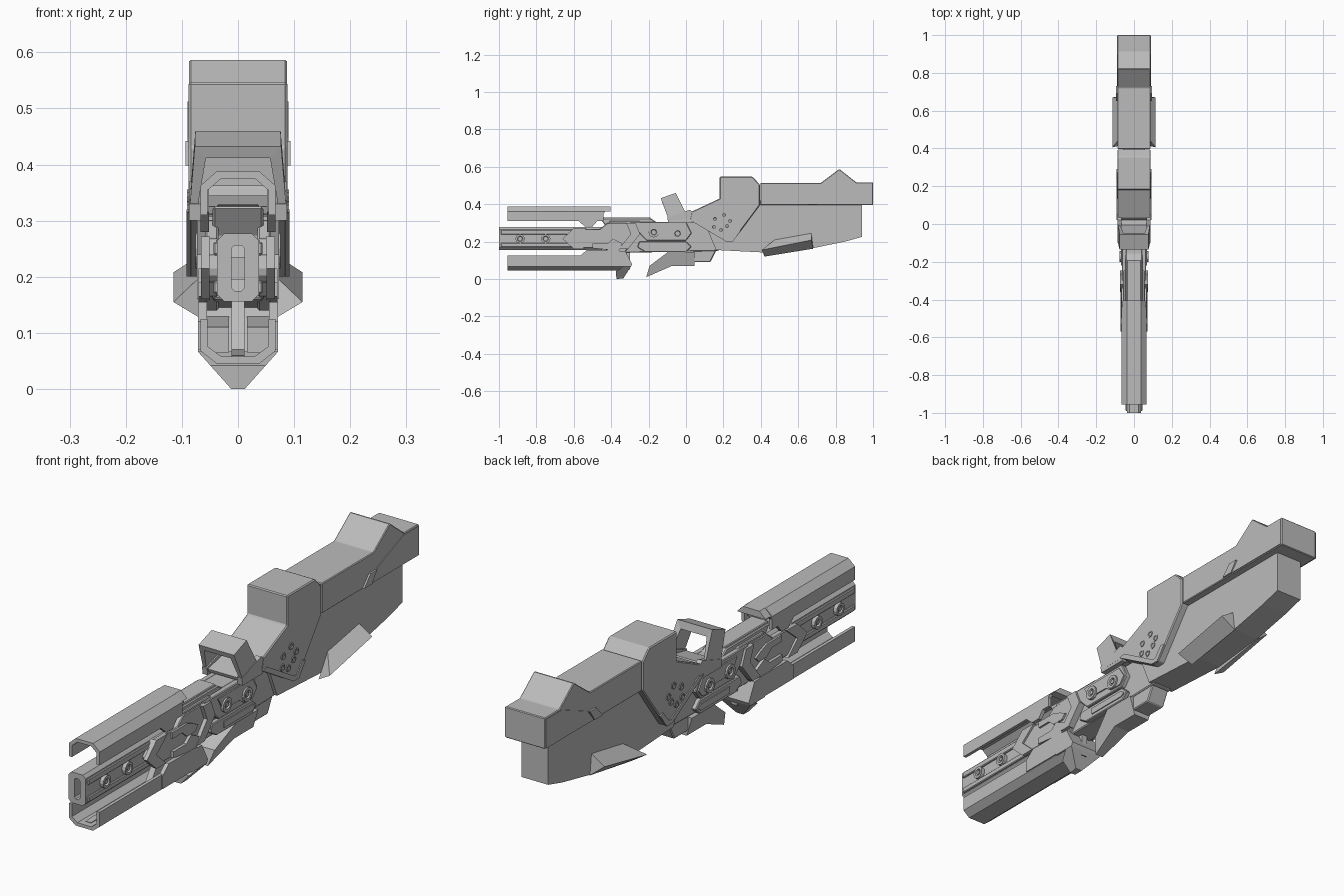
import bpy, bmesh, math
from mathutils import Matrix

cube = bpy.data.objects.get("Cube")
if cube:
    bpy.data.objects.remove(cube, do_unlink=True)

grey = bpy.data.materials.new("plain_grey")
grey.use_nodes = True
grey.diffuse_color = (0.5, 0.5, 0.5, 1)
grey.node_tree.nodes["Principled BSDF"].inputs["Base Color"].default_value = (0.5, 0.5, 0.5, 1)


def finish(name, bm, bevel=0):
    bmesh.ops.recalc_face_normals(bm, faces=bm.faces)
    me = bpy.data.meshes.new(name)
    bm.to_mesh(me)
    bm.free()
    me.materials.append(grey)
    ob = bpy.data.objects.new(name, me)
    bpy.context.collection.objects.link(ob)
    if bevel:
        m = ob.modifiers.new("edge_chamfer", "BEVEL")
        m.width, m.segments, m.limit_method = bevel, 1, "ANGLE"
    return ob


def loft(bm, a, b):
    """Closed solid between two matching loops of points."""
    va, vb = [bm.verts.new(p) for p in a], [bm.verts.new(p) for p in b]
    n = len(a)
    bm.faces.new(va)
    bm.faces.new(vb[::-1])
    for i in range(n):
        j = (i + 1) % n
        bm.faces.new((va[j], va[i], vb[i], vb[j]))


def prism(name, pts, w, bevel=0):
    """Side profile (y, z) across the full width; w is a number or a function of z."""
    f = w if callable(w) else (lambda z: w)
    bm = bmesh.new()
    loft(bm, [(-f(z), y, z) for y, z in pts], [(f(z), y, z) for y, z in pts])
    return finish(name, bm, bevel)


def plates(name, pts, x0, x1, bevel=0):
    """Side profile (y, z) as a plate on each side, from x0 out to x1."""
    bm = bmesh.new()
    for s in (1, -1):
        loft(bm, [(s * x0, y, z) for y, z in pts], [(s * x1, y, z) for y, z in pts])
    return finish(name, bm, bevel)


def section(name, pts, y0, y1):
    """Front profile (x, z) swept along y."""
    bm = bmesh.new()
    loft(bm, [(x, y0, z) for x, z in pts], [(x, y1, z) for x, z in pts])
    return finish(name, bm)


def discs(name, centres, r, x0, x1, n=12, inner=0):
    """Round studs on both sides, as rings when inner is given."""
    bm = bmesh.new()
    for y, z in centres:
        for s in (1, -1):
            def ring(x, rad):
                return [bm.verts.new((s * x, y + rad * math.cos(k * math.tau / n),
                                      z + rad * math.sin(k * math.tau / n))) for k in range(n)]
            loops = [ring(x0, r), ring(x1, r)]
            if inner:
                loops += [ring(x1, inner), ring((x0 + x1) / 2, inner * 0.8)]
            for a, b in zip(loops, loops[1:]):
                for k in range(n):
                    bm.faces.new((a[k], a[k - 1], b[k - 1], b[k]))
            bm.faces.new(loops[-1])
            bm.faces.new(loops[0][::-1])
    return finish(name, bm)


def tube(name, rings):
    """Hollow part from four loops: front outer, front inner, back inner, back outer."""
    bm = bmesh.new()
    vs = [[bm.verts.new(p) for p in r] for r in rings]
    n = len(vs[0])
    for a, b in zip(vs, vs[1:] + vs[:1]):
        for k in range(n):
            bm.faces.new((a[k - 1], a[k], b[k], b[k - 1]))
    return finish(name, bm)


# Rear housing: upper shell, narrower lower body and neck
prism("upper_shell_front", [(.03, .36), (.18, .43), (.18, .547), (.355, .547), (.395, .505),
                            (.395, .395), (.25, .2), (.215, .2), (.02, .315)], .088, .004)
prism("upper_shell_rear", [(.397, .395), (.397, .513), (.72, .513), (.82, .588), (.91, .517),
                           (1, .517), (1, .395)], .087, .003)
prism("lower_body", [(.1, .3), (.16, .155), (.45, .14), (.68, .165), (.85, .2), (.94, .225),
                     (.94, .42), (.2, .42)], .058)
# Raised trim on the shell sides
plates("butt_panel", [(.997, .398), (.997, .512), (.9, .512), (.74, .447), (.7, .398)], .085, .09)
plates("butt_tab", [(.65, .398), (.69, .442), (.73, .442), (.7, .398)], .085, .094)
plates("rivet_panel_rim", [(.02, .315), (.215, .2), (.25, .2), (.29, .255), (.272, .262),
                           (.237, .218), (.222, .218), (.05, .32)], .085, .092)
discs("rivets", [(.155, .32), (.203, .342), (.235, .31), (.15, .278), (.187, .262), (.219, .284)],
      .014, .085, .091, 10, .009)

# Side fins, a ridge with sloping upper and lower faces
bm = bmesh.new()
for s in (1, -1):
    loft(bm, [(s * .115, .405, .155), (s * .057, .475, .21), (s * .057, .42, .12)],
         [(s * .115, .67, .208), (s * .057, .67, .245), (s * .057, .68, .162)])
finish("side_fins", bm)

# Open sight frame
def quad(y0, z0, w0, y1, z1, w1):
    return [(-w0, y0, z0), (w0, y0, z0), (w1, y1, z1), (-w1, y1, z1)]
tube("sight_frame", [quad(-.09, .312, .087, -.135, .432, .077),
                     quad(-.095, .325, .072, -.128, .412, .057),
                     quad(-.005, .345, .072, -.048, .43, .057),
                     quad(.02, .312, .088, -.055, .46, .076)])
plates("sight_feet", [(-.095, .3), (-.1, .33), (.02, .37), (.05, .35), (.03, .3)], .065, .087)

# Receiver core between housing and barrel
prism("receiver_core", [(-.46, .325), (-.19, .325), (-.16, .305), (.1, .305), (.2, .35), (.25, .2),
                        (.17, .15), (-.33, .14), (-.45, .16), (-.42, .27)], .045, .004)
prism("receiver_top", [(-.46, .33), (-.41, .29), (-.19, .29), (-.19, .33)], .037, .003)
plates("receiver_shoulders", [(-.41, .31), (-.25, .31), (-.23, .29), (-.2, .29), (-.2, .26),
                              (-.41, .26)], .04, .055, .003)
plates("stud_plate", [(-.3, .305), (0, .305), (.03, .245), (0, .205), (-.21, .205), (-.24, .235)],
       .04, .064, .003)
plates("stud_plate_cap", [(-.22, .29), (-.01, .29), (.02, .245), (-.005, .215), (-.06, .215),
                          (-.09, .235), (-.19, .235)], .06, .069)
plates("lower_side_plate", [(-.25, .2), (0, .2), (.03, .172), (0, .145), (-.22, .145), (-.26, .17)],
       .04, .062, .003)
plates("lower_side_bar", [(-.18, .185), (0, .185), (.015, .172), (0, .16), (-.18, .16)], .06, .066)
discs("receiver_studs", [(-.172, .25), (-.045, .243)], .028, .06, .076, 12, .016)
discs("receiver_stud_cores", [(-.172, .25), (-.045, .243)], .009, .06, .074, 8)

# Angular clamp plates joining the barrel
plates("clamp_plate", [(-.65, .215), (-.6, .268), (-.46, .268), (-.42, .3), (-.28, .3), (-.245, .24),
                       (-.3, .175), (-.33, .14), (-.4, .14), (-.44, .165), (-.6, .165)],
       .035, .058, .003)
plates("clamp_front_rib", [(-.66, .215), (-.6, .272), (-.53, .272), (-.6, .215), (-.54, .16),
                           (-.6, .16)], .05, .066)
plates("clamp_upper_rib", [(-.5, .24), (-.44, .24), (-.41, .215), (-.36, .215), (-.34, .235),
                           (-.37, .25), (-.41, .265), (-.5, .265)], .05, .066)
plates("clamp_rear_rib", [(-.32, .3), (-.27, .3), (-.245, .24), (-.31, .16), (-.36, .16),
                          (-.295, .24)], .05, .073)
plates("clamp_lower_rib", [(-.5, .19), (-.42, .19), (-.39, .215), (-.34, .19), (-.36, .15),
                           (-.5, .165)], .05, .07)

# Barrel with an open slotted muzzle
def octagon(w, z0, z1, c, y):
    return [(x, y, z) for x, z in [(-w + c, z0), (w - c, z0), (w, z0 + c), (w, z1 - c),
                                   (w - c, z1), (-w + c, z1), (-w, z1 - c), (-w, z0 + c)]]
tube("barrel", [octagon(.037, .156, .277, .012, -1), octagon(.012, .175, .256, .006, -1),
                octagon(.012, .175, .256, .006, -.45), octagon(.037, .156, .277, .012, -.45)])
section("slot_block", [(-.013, .195), (.013, .195), (.013, .235), (-.013, .235)], -.96, -.46)
for n, z0, z1 in (("upper", .238, .262), ("lower", .17, .192)):
    plates("barrel_%s_strip" % n, [(-.99, z0), (-.55, z0), (-.55, z1), (-.99, z1)], .033, .044, .003)
discs("barrel_studs", [(-.887, .215), (-.75, .215)], .025, .033, .052, 12, .015)
discs("barrel_stud_cores", [(-.887, .215), (-.75, .215)], .008, .033, .05, 8)

# Channel rails above and below the barrel
def channel(z_tip, z_knee, z_flat, t):
    d = t if z_flat > z_tip else -t
    half = [(.067, z_tip), (.067, z_knee), (.038, z_flat)]
    inner = [(.03, z_flat - d), (.067 - t, z_knee - d * .6), (.067 - t, z_tip)]
    return half + [(-x, z) for x, z in half[::-1]] + [(-x, z) for x, z in inner[::-1]] + inner
section("upper_rail", channel(.31, .362, .388, .013), -.955, -.44)
section("lower_rail", channel(.125, .068, .045, .013), -.955, -.33)
section("upper_rail_tail", [(-.062, .362), (-.036, .388), (.036, .388), (.062, .362)], -.44, -.405)
plates("upper_rail_tabs", [(-.58, .315), (-.54, .28), (-.5, .28), (-.47, .315), (-.43, .362),
                           (-.5, .362)], .052, .067)
plates("lower_rail_tabs", [(-.57, .12), (-.53, .155), (-.36, .155), (-.31, .12), (-.31, .07),
                           (-.57, .07)], .055, .071)
prism("lower_rib", [(-.93, .05), (-.93, .06), (-.56, .07), (-.5, .16), (-.3, .16), (-.3, .05)], .012)
plates("lower_rail_blocks", [(-.45, .065), (-.45, .11), (-.32, .14), (-.3, .065)], .016, .056)

# Hooked foregrip and the scoop behind it
prism("hook_upper", [(-.39, .066), (-.36, .15), (-.325, .15), (-.288, .08), (-.295, .066)], .071)
prism("hook_tip", [(-.372, 0), (-.335, .003), (-.295, .066), (-.33, .066), (-.375, .042)],
      lambda z: .012 + .059 * z / .066)
prism("scoop_blade", [(-.212, .01), (-.195, .07), (-.095, .145), (-.03, .145), (-.075, .07)],
      lambda z: .014 + .3 * z)
prism("scoop_body", [(-.095, .145), (.045, .145), (.045, .07), (-.075, .07)],
      lambda z: .014 + .3 * z)
prism("under_block", [(.04, .16), (.165, .16), (.13, .09), (.04, .09)], .04, .004)
